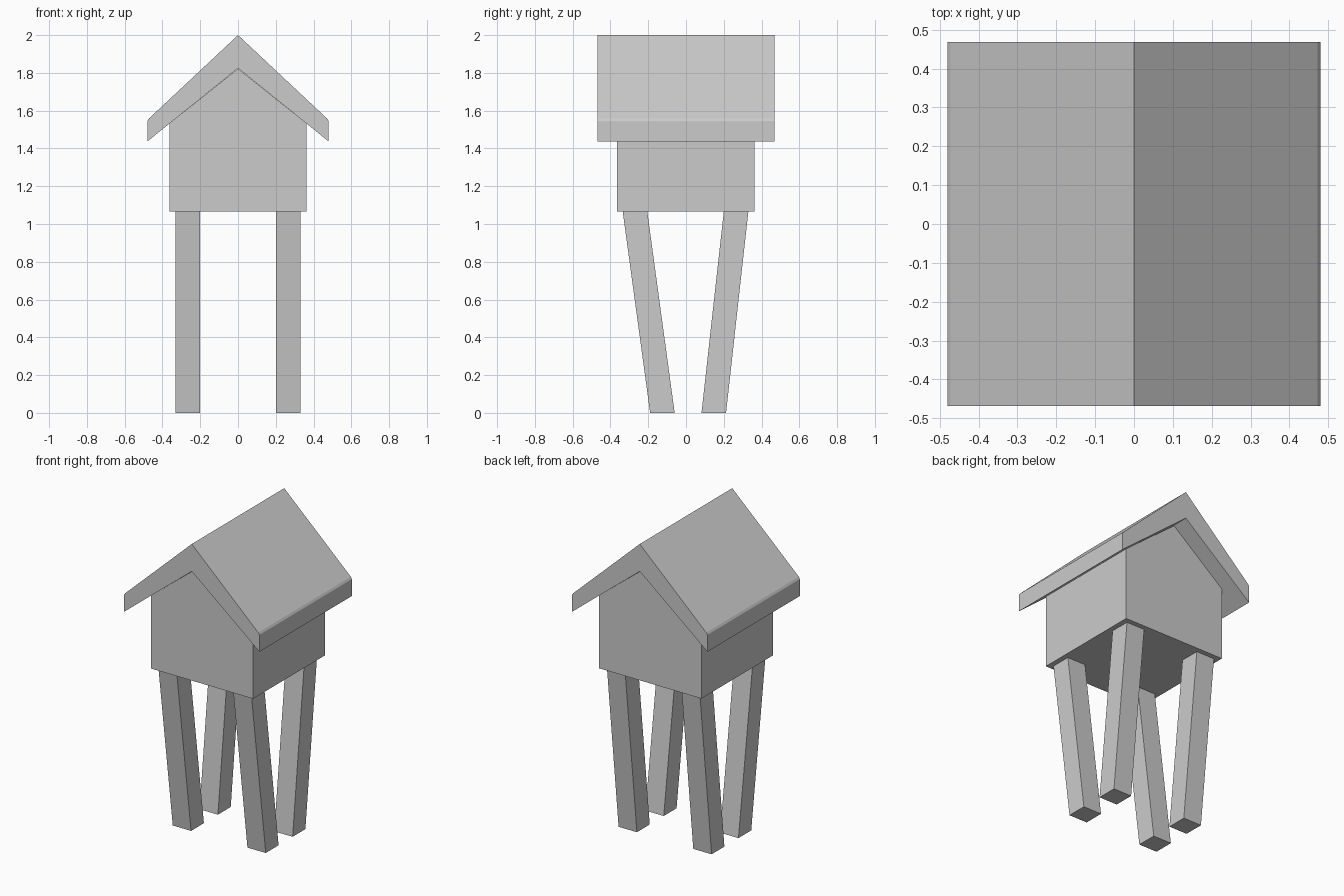
import bpy, bmesh

if "Cube" in bpy.data.objects:
    bpy.data.objects.remove(bpy.data.objects["Cube"])


def loft(name, start, end):
    """Solid between two matching polygon outlines."""
    bm = bmesh.new()
    a = [bm.verts.new(p) for p in start]
    b = [bm.verts.new(p) for p in end]
    bm.faces.new(a)
    bm.faces.new(b[::-1])
    for i in range(len(a)):
        j = (i + 1) % len(a)
        bm.faces.new((a[i], b[i], b[j], a[j]))
    bmesh.ops.recalc_face_normals(bm, faces=bm.faces)
    mesh = bpy.data.meshes.new(name)
    bm.to_mesh(mesh)
    bm.free()
    obj = bpy.data.objects.new(name, mesh)
    bpy.context.collection.objects.link(obj)
    return obj


def extrude_y(name, half_profile, y0, y1):
    """Mirror an x-z half profile (starting and ending on x = 0 where needed), extrude along y."""
    profile = half_profile + [(-x, z) for x, z in reversed(half_profile) if x > 0]
    return loft(name, [(x, y0, z) for x, z in profile], [(x, y1, z) for x, z in profile])


# Cabin body with gable ends
extrude_y("cabin", [(0, 1.822), (0.363, 1.532), (0.363, 1.065)], -0.365, 0.362)

# Gabled roof: right slab outline, then back along the underside of the left
slab = [(0, 2.0), (0.472, 1.558), (0.48, 1.545), (0.48, 1.437)]
roof = slab + [(0, 1.825)] + [(-x, z) for x, z in reversed(slab[1:])]
loft("roof", [(x, -0.469, z) for x, z in roof], [(x, 0.469, z) for x, z in roof])

# Slanted square legs: y centre at the foot and at the cabin floor
W = 0.065
for row, y_foot, y_top in (("front", -0.125, -0.27), ("back", 0.147, 0.265)):
    for side, x in (("left", -0.265), ("right", 0.265)):
        corners = [(-W, -W), (W, -W), (W, W), (-W, W)]
        loft(f"{row}_{side}_leg",
             [(x + dx, y_foot + dy, 0) for dx, dy in corners],
             [(x + dx, y_top + dy, 1.066) for dx, dy in corners])
